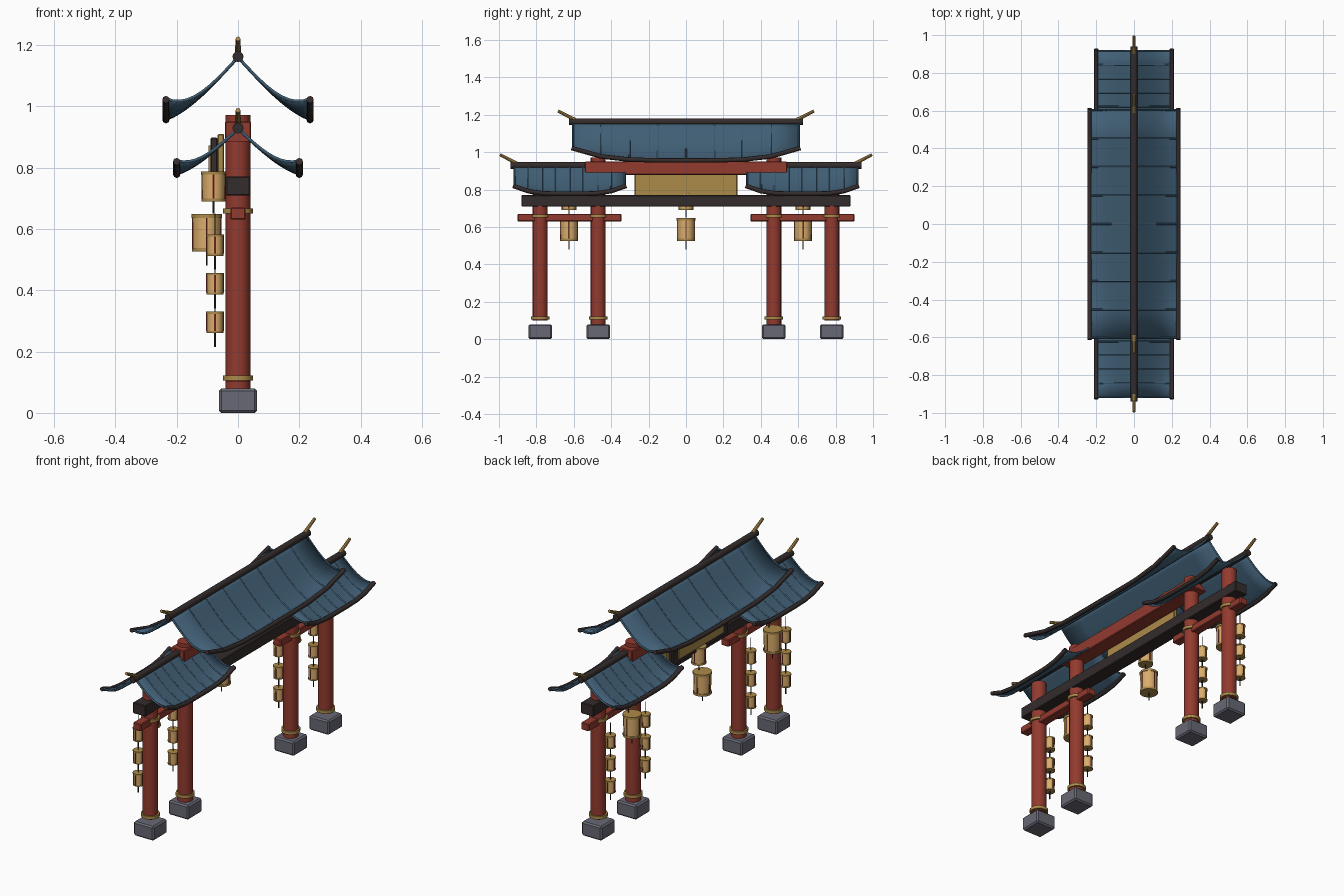
import bpy, bmesh, math
from mathutils import Vector, Matrix

cube = bpy.data.objects.get("Cube")
if cube:
    bpy.data.objects.remove(cube, do_unlink=True)


def material(name, rgb):
    m = bpy.data.materials.new(name)
    m.use_nodes = True
    m.diffuse_color = (*rgb, 1)
    m.node_tree.nodes["Principled BSDF"].inputs["Base Color"].default_value = (*rgb, 1)
    return m


RED = material("red lacquer", (0.29, 0.043, 0.028))
BLUE = material("blue roof", (0.054, 0.118, 0.185))
DARK = material("dark timber", (0.035, 0.025, 0.025))
GOLD = material("gold", (0.42, 0.26, 0.07))
PAPER = material("lantern paper", (0.70, 0.42, 0.15))
STONE = material("grey stone", (0.14, 0.14, 0.18))


def finish(name, bm, mat):
    bmesh.ops.recalc_face_normals(bm, faces=bm.faces)
    me = bpy.data.meshes.new(name)
    bm.to_mesh(me)
    bm.free()
    me.materials.append(mat)
    ob = bpy.data.objects.new(name, me)
    bpy.context.collection.objects.link(ob)
    bpy.ops.object.select_all(action='DESELECT')
    bpy.context.view_layer.objects.active = ob
    ob.select_set(True)
    bpy.ops.object.shade_smooth_by_angle(angle=math.radians(35))
    return ob


def box(name, center, size, mat, bevel=0.004):
    bm = bmesh.new()
    bmesh.ops.create_cube(bm, size=1, matrix=Matrix.Translation(center) @ Matrix.Diagonal((*size, 1)))
    if bevel:
        bmesh.ops.bevel(bm, geom=bm.edges[:], offset=bevel, segments=1, affect='EDGES')
    return finish(name, bm, mat)


def rod(name, a, b, r1, r2, mat, sides=12):
    a, b = Vector(a), Vector(b)
    turn = (b - a).to_track_quat('Z', 'Y').to_matrix().to_4x4()
    bm = bmesh.new()
    bmesh.ops.create_cone(bm, cap_ends=True, segments=sides, radius1=r1, radius2=r2,
                          depth=(b - a).length, matrix=Matrix.Translation((a + b) / 2) @ turn)
    return finish(name, bm, mat)


def post(name, x, y, z0, z1, r, mat, sides=12, r2=None):
    return rod(name, (x, y, z0), (x, y, z1), r, r if r2 is None else r2, mat, sides)


def tube(name, pts, radius, mat, res=2):
    cu = bpy.data.curves.new(name, 'CURVE')
    cu.dimensions = '3D'
    cu.bevel_depth = radius
    cu.bevel_resolution = res
    cu.use_fill_caps = True
    sp = cu.splines.new('POLY')
    sp.points.add(len(pts) - 1)
    for p, co in zip(sp.points, pts):
        p.co = (*co, 1)
    ob = bpy.data.objects.new(name, cu)
    bpy.context.collection.objects.link(ob)
    cu.materials.append(mat)
    bpy.ops.object.select_all(action='DESELECT')
    ob.select_set(True)
    bpy.context.view_layer.objects.active = ob
    bpy.ops.object.convert(target='MESH')


def roof(name, cy, half, width, ridge, drop, lift, finial):
    """Sagging gable roof with ribs, eaves, ridge pole and end finials."""
    rows, cols = 8, 10

    def point(s, t, u):
        z = ridge - drop * (1.28 * t - 0.28 * t ** 3) + lift * t ** 3 * abs(u) ** 4
        return Vector((s * width * t, cy + u * half, z))

    us = [-1 + 2 * i / rows for i in range(rows + 1)]
    ts = [j / cols for j in range(cols + 1)]
    for s, side in ((1, "left"), (-1, "right")):
        # Tiled slope
        bm = bmesh.new()
        grid = [[bm.verts.new(point(s, t, u)) for t in ts] for u in us]
        for i in range(rows):
            for j in range(cols):
                bm.faces.new((grid[i][j], grid[i + 1][j], grid[i + 1][j + 1], grid[i][j + 1]))
        ob = finish(f"{name}_slope_{side}", bm, BLUE)
        solid = ob.modifiers.new("thickness", 'SOLIDIFY')
        solid.thickness = 0.008
        solid.offset = 0
        # Ribs and upturned eave
        for i, u in enumerate(us):
            tube(f"{name}_rib_{side}_{i}", [point(s, t, u) + Vector((0, 0, 0.003)) for t in ts],
                 0.005, BLUE, 1)
        eave = [point(s, 1, u) for u in us]
        eave[0].y -= 0.008
        eave[-1].y += 0.008
        tube(f"{name}_eave_{side}", eave, 0.012, DARK)
    # Ridge pole
    rod(f"{name}_ridge", (0, cy - half - 0.022, ridge + 0.004), (0, cy + half + 0.022, ridge + 0.004),
        0.018, 0.018, DARK)
    for d in (-1, 1):
        y = cy + d * (half + 0.0)
        rod(f"{name}_finial_{d}", (0, y - d * 0.012, ridge + 0.015),
            (0, y + d * finial, ridge + 0.062), 0.010, 0.008, GOLD, 8)


def lantern(name, x, y, z0, z1, r, tail):
    h = z1 - z0
    cap = h * 0.1
    post(f"{name}_body", x, y, z0 + cap, z1 - cap, r * 0.9, PAPER, 12, r * 0.93)
    post(f"{name}_base", x, y, z0, z0 + cap, r * 0.97, GOLD)
    post(f"{name}_cap", x, y, z1 - cap, z1, r, GOLD)
    post(f"{name}_tassel", x, y, z0 - tail, z0, 0.003, DARK, 6)
    for k in range(4):
        a = k * math.pi / 2
        post(f"{name}_strip_{k}", x + r * 0.9 * math.cos(a), y + r * 0.9 * math.sin(a),
             z0 + cap, z1 - cap, 0.003, RED, 6)


# Pillars, footings and pillar lanterns
for side, label in ((-1, "front"), (1, "back")):
    for dist, place, low, top in ((0.47, "inner", 0.08, 0.972), (0.78, "outer", 0.1, 0.886)):
        n, y = f"{label}_{place}", side * dist
        box(f"{n}_footing", (0, y, 0.04), (0.125, 0.125, 0.08), STONE, 0.008)
        post(f"{n}_pillar", 0, y, low, top, 0.04, RED, 16)
        post(f"{n}_lower_ring", 0, y, 0.105, 0.122, 0.049, GOLD, 16)
        post(f"{n}_upper_ring", 0, y, 0.65, 0.666, 0.049, GOLD, 16)
        post(f"{n}_lantern_cord", -0.075, y, 0.33, 0.65, 0.002, DARK, 6)
        for i in range(3):
            z = 0.26 + 0.126 * i
            lantern(f"{n}_lantern_{i}", -0.075, y, z, z + 0.07, 0.029, 0.045)
    # Tie beam and low side roof
    box(f"{label}_tie_beam", (0, side * 0.623, 0.65), (0.05, 0.555, 0.04), RED)
    roof(f"{label}_low_roof", side * 0.622, 0.295, 0.2, 0.925, 0.147, 0.042, 0.078)

# Main beams
box("dark_main_beam", (0, 0, 0.74), (0.08, 1.76, 0.062), DARK)
box("red_top_beam", (0, 0, 0.915), (0.085, 1.08, 0.072), RED)

# Sign board layers
box("sign_back", (-0.056, 0, 0.83), (0.022, 0.55, 0.16), GOLD)
box("sign_panel", (-0.078, 0, 0.83), (0.024, 0.5, 0.135), DARK)
box("sign_plate", (-0.092, 0, 0.83), (0.007, 0.4, 0.085), GOLD, 0)

# Hanging lantern pairs
for y, label in ((-0.625, "front"), (0, "middle"), (0.625, "back")):
    lantern(f"{label}_upper_lantern", -0.08, y, 0.69, 0.787, 0.041, 0.04)
    lantern(f"{label}_lower_lantern", -0.102, y, 0.526, 0.648, 0.05, 0.045)

# High central roof
roof("high_roof", 0, 0.604, 0.235, 1.158, 0.202, 0.066, 0.08)
